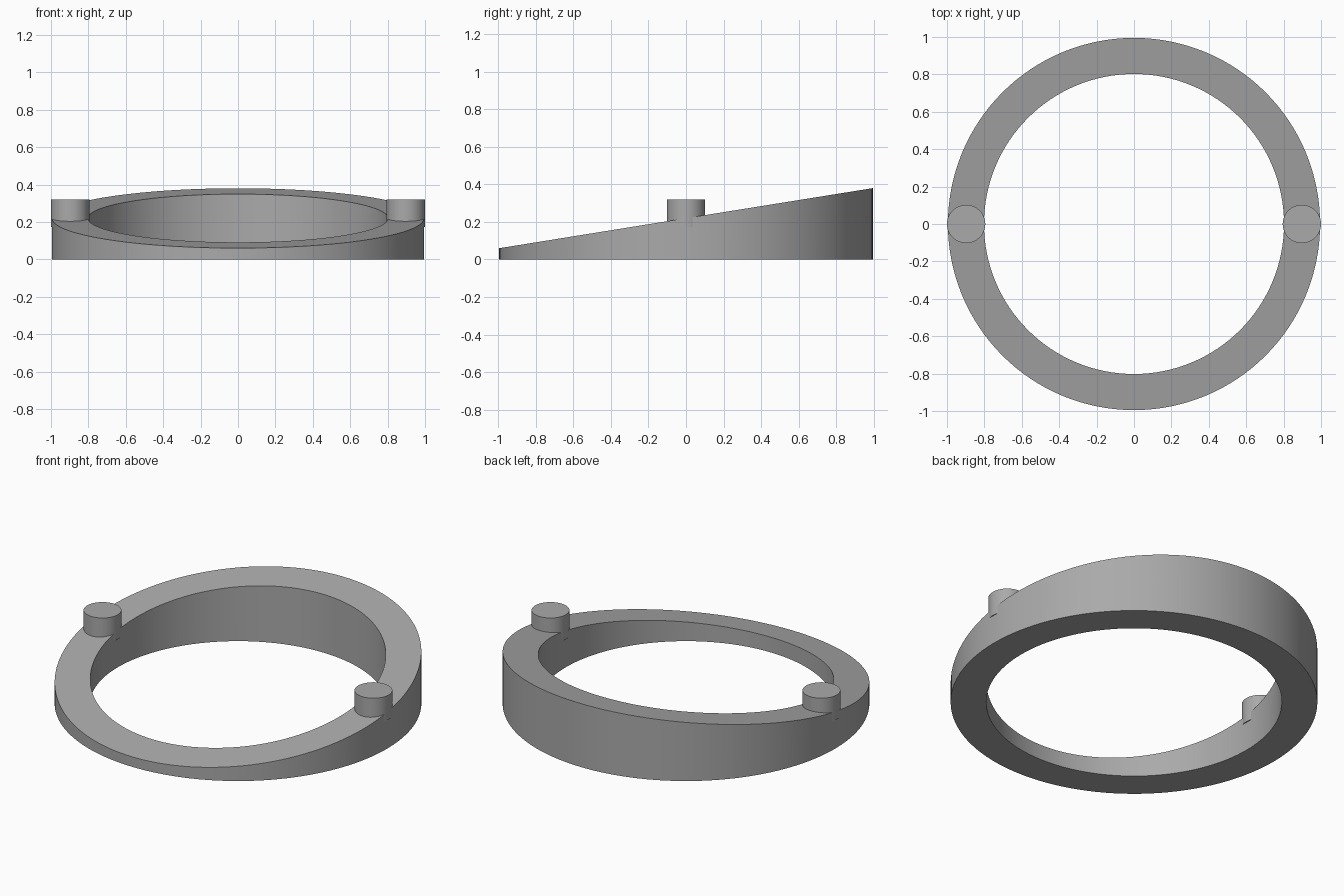
import bpy
import bmesh
from math import cos, sin, tau

default = bpy.data.objects.get("Cube")
if default:
    bpy.data.objects.remove(default, do_unlink=True)

OUTER, INNER, SEGMENTS = 0.995, 0.802, 128
PEG_RADIUS, PEG_X, PEG_BOTTOM, PEG_TOP = 0.1025, 0.8975, 0.173, 0.32

grey = bpy.data.materials.new("mid_grey")
grey.use_nodes = True
colour = (0.4, 0.4, 0.4, 1)
grey.diffuse_color = colour
grey.node_tree.nodes["Principled BSDF"].inputs["Base Color"].default_value = colour


def finish(bm, name):
    """Turn a bmesh into a smooth-sided object with sharp rims."""
    bmesh.ops.recalc_face_normals(bm, faces=bm.faces)
    mesh = bpy.data.meshes.new(name)
    bm.to_mesh(mesh)
    bm.free()
    mesh.materials.append(grey)
    obj = bpy.data.objects.new(name, mesh)
    bpy.context.collection.objects.link(obj)
    bpy.ops.object.select_all(action="DESELECT")
    obj.select_set(True)
    bpy.context.view_layer.objects.active = obj
    bpy.ops.object.shade_smooth_by_angle()
    return obj


def slope(y):
    """Height of the slanted top, rising towards the back."""
    return 0.22 + 0.16 * y / OUTER


# Wedge ring: a four-cornered section swept round, its top on the slope
bm = bmesh.new()
sections = []
for i in range(SEGMENTS):
    a = tau * i / SEGMENTS
    corners = []
    for radius, on_top in ((OUTER, 0), (OUTER, 1), (INNER, 1), (INNER, 0)):
        x, y = radius * cos(a), radius * sin(a)
        corners.append(bm.verts.new((x, y, slope(y) if on_top else 0)))
    sections.append(corners)
for i, here in enumerate(sections):
    after = sections[(i + 1) % SEGMENTS]
    for k in range(4):
        n = (k + 1) % 4
        bm.faces.new((here[k], after[k], after[n], here[n]))
finish(bm, "wedge_ring")

# Round pegs, one on each side
for name, side in (("left_peg", 1), ("right_peg", -1)):
    bm = bmesh.new()
    bmesh.ops.create_cone(bm, cap_ends=True, segments=64, radius1=PEG_RADIUS,
                          radius2=PEG_RADIUS, depth=PEG_TOP - PEG_BOTTOM)
    bmesh.ops.translate(bm, verts=bm.verts,
                        vec=(side * PEG_X, 0, (PEG_TOP + PEG_BOTTOM) / 2))
    finish(bm, name)
